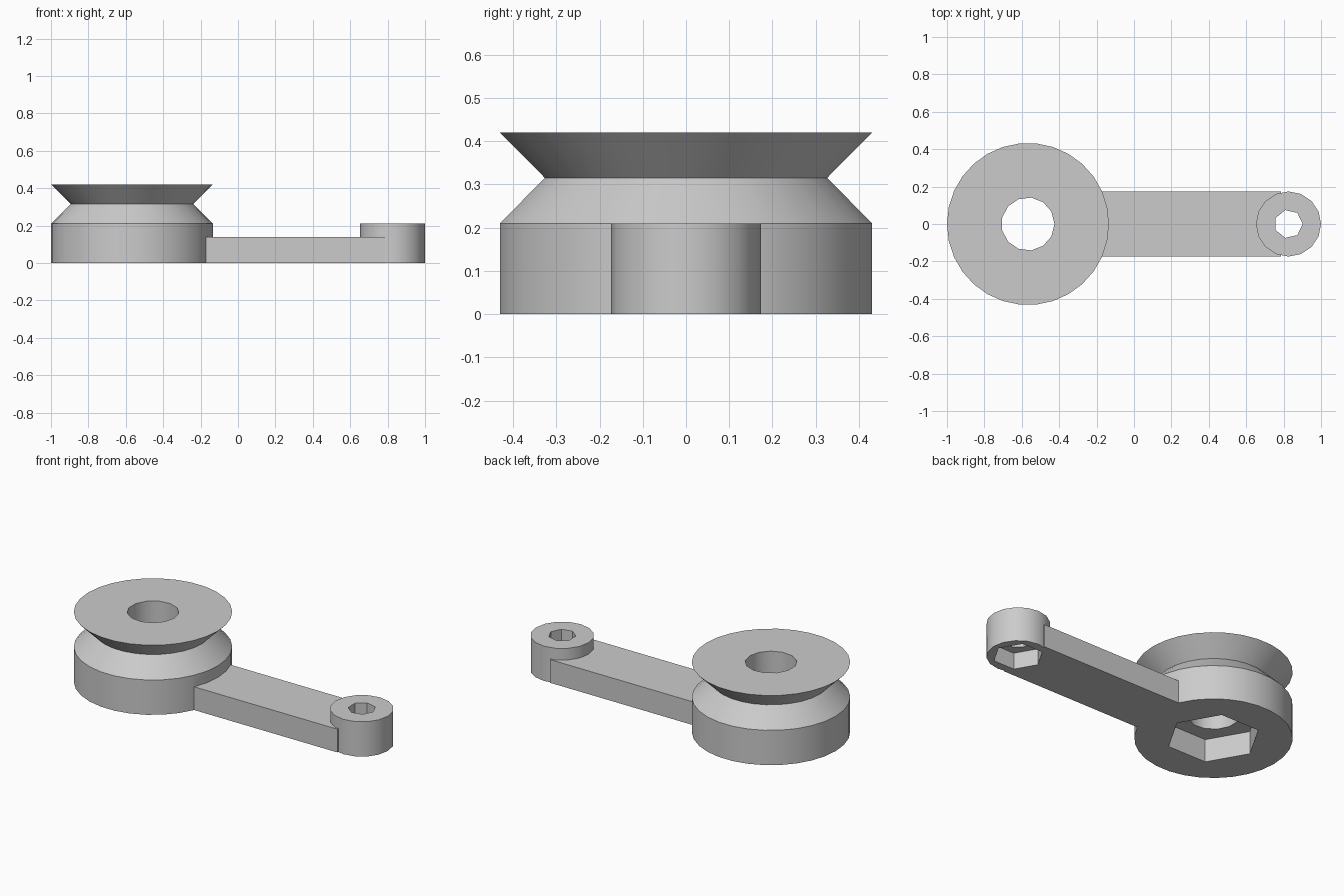
import bpy
import bmesh
from math import cos, sin, tau, radians

if "Cube" in bpy.data.objects:
    bpy.data.objects.remove(bpy.data.objects["Cube"], do_unlink=True)

PULLEY_X, PULLEY_R = -0.567, 0.433
BOSS_X, BOSS_R = 0.826, 0.174
STEP = 0.105          # groove depth and height unit
ARM_TOP = 0.14

grey = bpy.data.materials.new("plain grey")
grey.use_nodes = True
grey.diffuse_color = (0.6, 0.6, 0.6, 1)
grey.node_tree.nodes["Principled BSDF"].inputs["Base Color"].default_value = (0.6, 0.6, 0.6, 1)


def make_object(name, bm):
    bmesh.ops.recalc_face_normals(bm, faces=bm.faces)
    mesh = bpy.data.meshes.new(name)
    bm.to_mesh(mesh)
    bm.free()
    mesh.materials.append(grey)
    obj = bpy.data.objects.new(name, mesh)
    bpy.context.collection.objects.link(obj)
    return obj


def lathe(name, x, sides, profile):
    """Closed solid of revolution from (radius, height) pairs, first corner on +x."""
    bm = bmesh.new()
    rings = [[bm.verts.new((x + r * cos(tau * i / sides), r * sin(tau * i / sides), z))
              for i in range(sides)] for r, z in profile]
    for low, high in zip(rings, rings[1:]):
        for i in range(sides):
            j = (i + 1) % sides
            bm.faces.new((low[i], low[j], high[j], high[i]))
    bm.faces.new(rings[0][::-1])
    bm.faces.new(rings[-1])
    return make_object(name, bm)


def combine(target, tool, operation):
    """Apply a boolean and discard the tool."""
    tool.hide_render = True
    mod = target.modifiers.new(tool.name, "BOOLEAN")
    mod.operation = operation
    mod.solver = "EXACT"
    mod.object = tool
    bpy.context.view_layer.objects.active = target
    bpy.ops.object.modifier_apply(modifier=mod.name)
    bpy.data.objects.remove(tool, do_unlink=True)


# Grooved pulley
crank = lathe("pulley_crank", PULLEY_X, 30, [
    (PULLEY_R, 0), (PULLEY_R, 2 * STEP),
    (PULLEY_R - STEP, 3 * STEP), (PULLEY_R, 4 * STEP)])

# Flat arm, from inside the pulley into the end boss
bm = bmesh.new()
bmesh.ops.create_cube(bm, size=1)
start, end = -0.25, 0.785
bmesh.ops.scale(bm, vec=(end - start, 2 * BOSS_R, ARM_TOP), verts=bm.verts)
bmesh.ops.translate(bm, vec=((start + end) / 2, 0, ARM_TOP / 2), verts=bm.verts)
combine(crank, make_object("arm", bm), "UNION")

# End boss
combine(crank, lathe("end_boss", BOSS_X, 16, [(BOSS_R, 0), (BOSS_R, 2 * STEP)]), "UNION")

# Through holes and the hexagonal nut pockets underneath
for label, x, hole_r, sides, nut_r, depth in (
        ("axle", PULLEY_X, 0.142, 13, 0.26, 0.14),
        ("handle", BOSS_X, 0.076, 7, 0.14, 0.1)):
    combine(crank, lathe(label + "_hole", x, sides, [(hole_r, -0.1), (hole_r, 0.6)]), "DIFFERENCE")
    combine(crank, lathe(label + "_nut_pocket", x, 6, [(nut_r, -0.1), (nut_r, depth)]), "DIFFERENCE")

# Smooth round walls, sharp edges kept
bpy.ops.object.select_all(action="DESELECT")
crank.select_set(True)
bpy.context.view_layer.objects.active = crank
bpy.ops.object.shade_smooth_by_angle(angle=radians(30))
